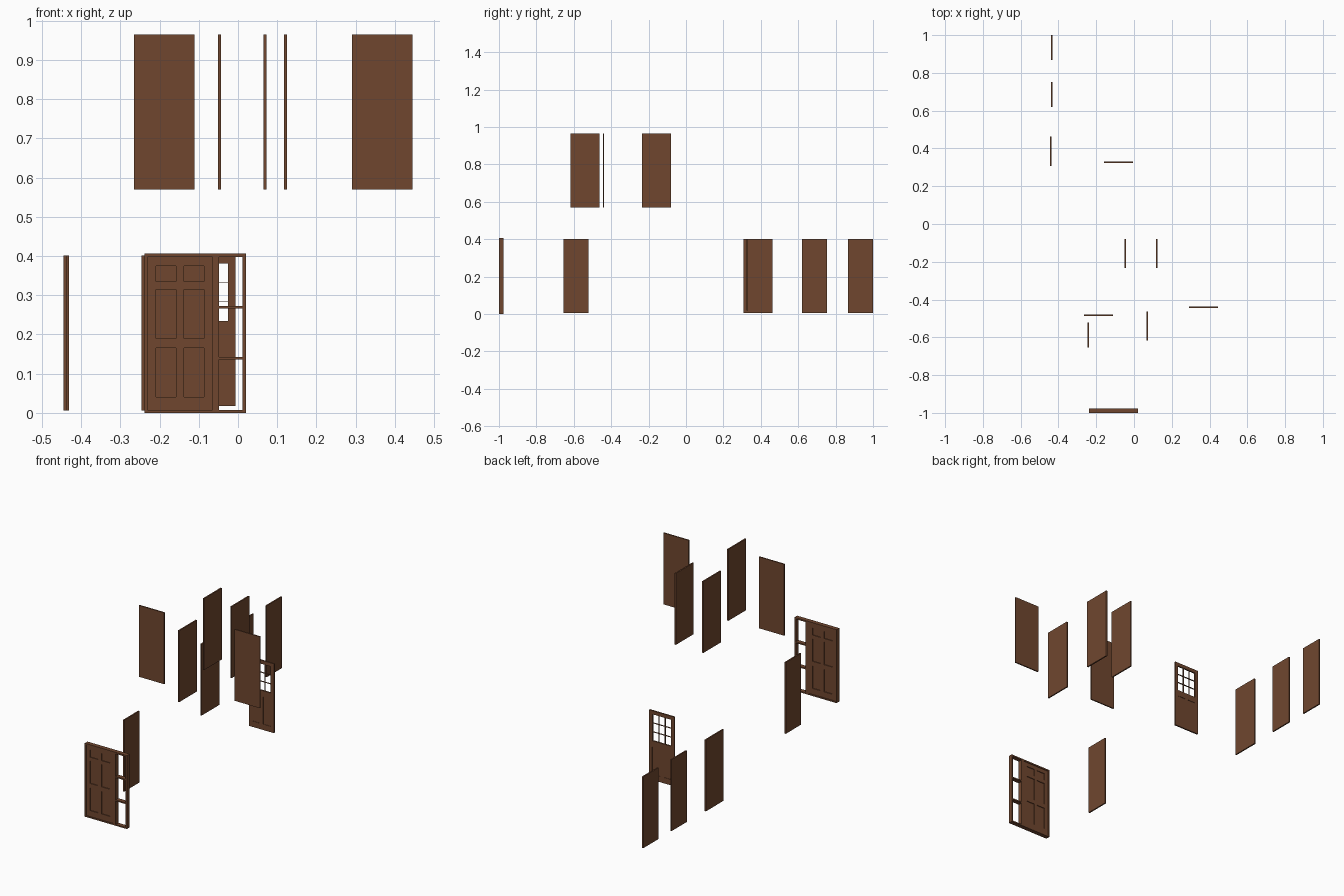
import bpy, bmesh

if "Cube" in bpy.data.objects:
    bpy.data.objects.remove(bpy.data.objects["Cube"])

wood = bpy.data.materials.new("brown wood")
wood.diffuse_color = (0.16, 0.062, 0.028, 1)
wood.use_nodes = True
wood.node_tree.nodes["Principled BSDF"].inputs["Base Color"].default_value = wood.diffuse_color


def finish(name, bm):
    bmesh.ops.remove_doubles(bm, verts=bm.verts, dist=1e-5)
    bmesh.ops.recalc_face_normals(bm, faces=bm.faces)
    me = bpy.data.meshes.new(name)
    bm.to_mesh(me)
    bm.free()
    me.materials.append(wood)
    ob = bpy.data.objects.new(name, me)
    bpy.context.collection.objects.link(ob)


def slab(name, x, y, z):
    """Plain flush door leaf between (min, max) pairs."""
    bm = bmesh.new()
    bmesh.ops.create_cube(bm, size=1)
    for v in bm.verts:
        v.co = [r[0] if c < 0 else r[1] for c, r in zip(v.co, (x, y, z))]
    finish(name, bm)


def panelled(name, x, z, y, half, cells):
    """Upright board; cells are (x0, x1, z0, z1, half depth), 0 = opening."""
    xs = sorted(set(x) | {v for c in cells for v in c[:2]})
    zs = sorted(set(z) | {v for c in cells for v in c[2:4]})

    def depth(i, j):
        if not (0 <= i < len(xs) - 1 and 0 <= j < len(zs) - 1):
            return 0
        mx, mz = (xs[i] + xs[i + 1]) / 2, (zs[j] + zs[j + 1]) / 2
        for x0, x1, z0, z1, h in cells:
            if x0 < mx < x1 and z0 < mz < z1:
                return h
        return half

    bm = bmesh.new()

    def quad(*pts):
        bm.faces.new([bm.verts.new(p) for p in pts])

    def wall(p, q, a, b):
        lo, hi = sorted((a, b))
        if hi == lo:
            return
        spans = [(-hi, -lo), (lo, hi)] if lo else [(-hi, hi)]
        for s, t in spans:
            quad((p[0], y + s, p[1]), (q[0], y + s, q[1]),
                 (q[0], y + t, q[1]), (p[0], y + t, p[1]))

    for i in range(len(xs)):
        for j in range(len(zs)):
            d = depth(i, j)
            if d:
                for s in (-d, d):
                    quad((xs[i], y + s, zs[j]), (xs[i + 1], y + s, zs[j]),
                         (xs[i + 1], y + s, zs[j + 1]), (xs[i], y + s, zs[j + 1]))
            if j < len(zs) - 1:
                wall((xs[i], zs[j]), (xs[i], zs[j + 1]), d, depth(i - 1, j))
            if i < len(xs) - 1:
                wall((xs[i], zs[j]), (xs[i + 1], zs[j]), d, depth(i, j - 1))
    finish(name, bm)


# Entrance frame: door opening plus three sidelight openings
openings = [(-0.231, -0.065, 0.007, 0.398, 0)]
openings += [(-0.048, 0.0115, a, b, 0)
             for a, b in ((0.007, 0.136), (0.143, 0.266), (0.273, 0.398))]
panelled("entrance_frame", (-0.238, 0.02), (0, 0.406), -0.988, 0.012, openings)

# Six-panel entrance door
panels = [(a, b, c, d, 0.004)
          for a, b in ((-0.209, -0.158), (-0.138, -0.087))
          for c, d in ((0.04, 0.165), (0.19, 0.315), (0.335, 0.375))]
panelled("entrance_door", (-0.231, -0.065), (0.007, 0.398), -0.988, 0.008, panels)

# Back door: nine-pane window above two panels
bar, pw, ph = 0.0016, 0.116 / 3, 0.148 / 3
panes = [(-0.141 + i * pw + bar / 2, -0.141 + (i + 1) * pw - bar / 2,
          0.234 + j * ph + bar / 2, 0.234 + (j + 1) * ph - bar / 2, 0)
         for i in range(3) for j in range(3)]
panes += [(a, b, 0.05, 0.2, 0.002) for a, b in ((-0.141, -0.093), (-0.073, -0.025))]
panelled("back_door", (-0.16, -0.006), (0.018, 0.401), 0.327, 0.004, panes)

# Ground-floor interior doors
low, high = (0.006, 0.401), (0.57, 0.965)
for n, (x, y0, y1) in enumerate([(-0.242, -0.654, -0.521), (-0.435, 0.867, 1.0),
                                 (-0.435, 0.62, 0.753), (-0.4415, 0.307, 0.462)], 1):
    slab(f"ground_floor_door_{n}", (x - 0.0038, x + 0.0038), (y0, y1), low)

# Upper-floor doors in side-facing walls
for n, (x, y0, y1) in enumerate([(-0.047, -0.234, -0.079), (0.121, -0.234, -0.079),
                                 (0.069, -0.618, -0.463)], 1):
    slab(f"upper_side_door_{n}", (x - 0.0038, x + 0.0038), (y0, y1), high)

# Upper-floor doors in front-facing walls
for n, (x0, x1, y) in enumerate([(-0.265, -0.111, -0.483), (0.29, 0.445, -0.441)], 1):
    slab(f"upper_front_door_{n}", (x0, x1), (y - 0.0035, y + 0.0035), high)
